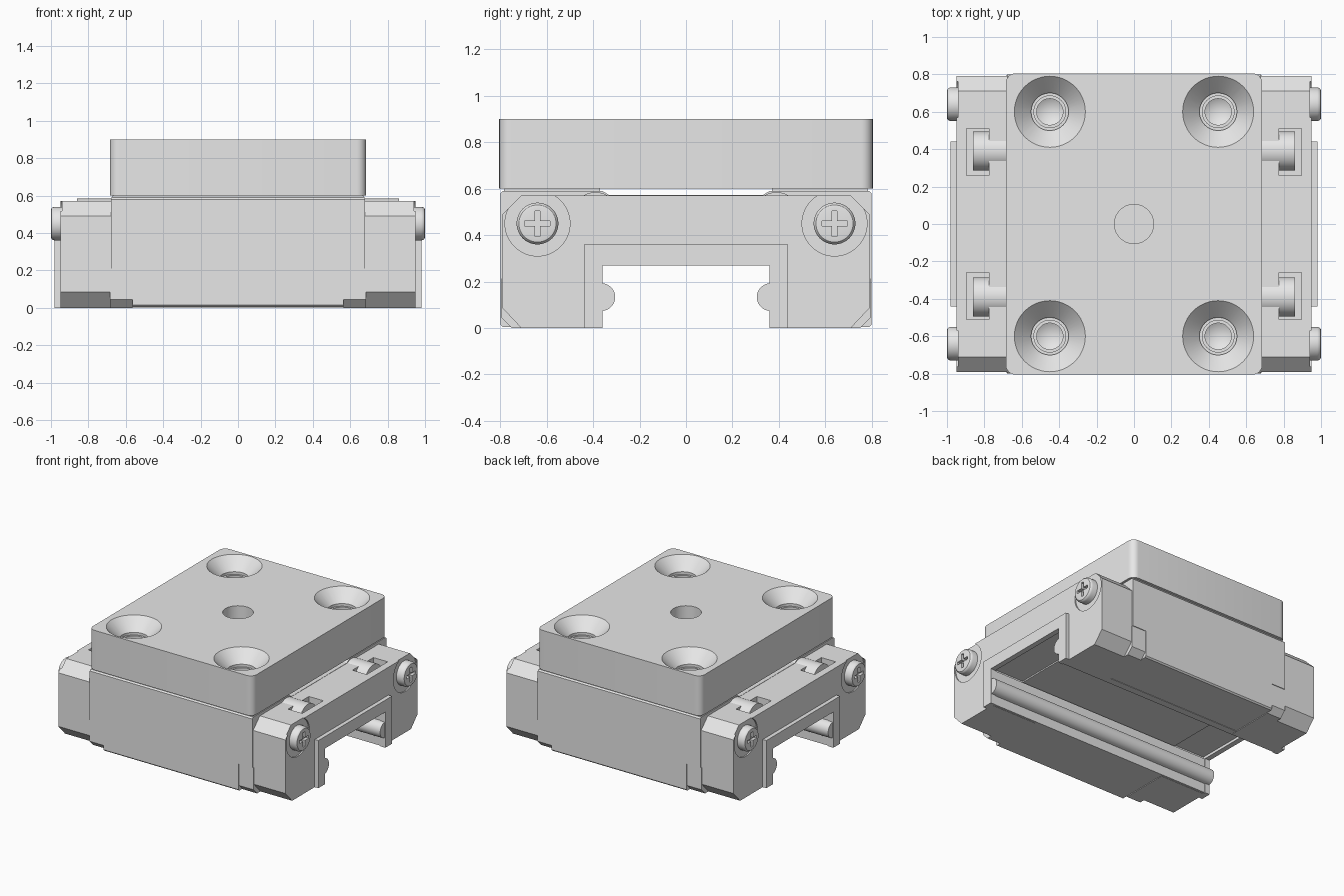
import bpy, bmesh, math
from mathutils import Matrix, Vector

if "Cube" in bpy.data.objects:
    bpy.data.objects.remove(bpy.data.objects["Cube"])

steel = bpy.data.materials.new("light grey")
steel.diffuse_color = (0.8, 0.8, 0.8, 1)
steel.use_nodes = True
steel.node_tree.nodes["Principled BSDF"].inputs["Base Color"].default_value = steel.diffuse_color


def finish(name, bm):
    bmesh.ops.remove_doubles(bm, verts=bm.verts, dist=1e-5)
    bmesh.ops.recalc_face_normals(bm, faces=bm.faces)
    me = bpy.data.meshes.new(name)
    bm.to_mesh(me)
    bm.free()
    me.materials.append(steel)
    ob = bpy.data.objects.new(name, me)
    bpy.context.collection.objects.link(ob)
    return ob


def box(name, x0, x1, y0, y1, z0, z1, corner=0):
    bm = bmesh.new()
    bmesh.ops.create_cube(bm, size=1)
    for v in bm.verts:
        v.co = Vector(((x0 + x1) / 2 + v.co.x * (x1 - x0),
                       (y0 + y1) / 2 + v.co.y * (y1 - y0),
                       (z0 + z1) / 2 + v.co.z * (z1 - z0)))
    if corner:
        edges = [e for e in bm.edges if abs(e.verts[0].co.z - e.verts[1].co.z) > 1e-4]
        bmesh.ops.bevel(bm, geom=edges, offset=corner, segments=6, profile=0.5, affect='EDGES')
    return finish(name, bm)


def extrude_x(name, profile, x0, x1):
    """Extrude a closed (y, z) profile along x."""
    bm = bmesh.new()
    f = bm.faces.new([bm.verts.new((x0, y, z)) for y, z in profile])
    new = bmesh.ops.extrude_face_region(bm, geom=[f])["geom"]
    bmesh.ops.translate(bm, vec=(x1 - x0, 0, 0),
                        verts=[g for g in new if isinstance(g, bmesh.types.BMVert)])
    return finish(name, bm)


def mirrored(half):
    return half + [(-y, z) for y, z in reversed(half)]


def lathe(name, profile, loc, axis='Z', steps=48):
    """Revolve an (r, h) profile that starts and ends on the axis."""
    bm = bmesh.new()
    vs = [bm.verts.new((r, 0, h)) for r, h in profile]
    es = [bm.edges.new(p) for p in zip(vs, vs[1:])]
    bmesh.ops.spin(bm, geom=vs + es, cent=(0, 0, 0), axis=(0, 0, 1),
                   angle=2 * math.pi, steps=steps, use_merge=True)
    rot = {'Z': 0, 'X': math.pi / 2, '-X': -math.pi / 2}[axis]
    bm.transform(Matrix.Translation(loc) @ Matrix.Rotation(rot, 4, 'Y'))
    return finish(name, bm)


def cut(ob, cutters):
    for c in cutters:
        m = ob.modifiers.new("cut", 'BOOLEAN')
        m.operation, m.solver, m.object = 'DIFFERENCE', 'EXACT', c
        bpy.context.view_layer.objects.active = ob
        bpy.ops.object.modifier_apply(modifier=m.name)
    for c in cutters:
        bpy.data.objects.remove(c)


# Top plate with four countersunk holes and a centre hole
plate = box("top_plate", -0.685, 0.685, -0.805, 0.805, 0.60, 0.90, 0.05)
sink = [(0, 0.92), (0.21, 0.92), (0.10, 0.81), (0.10, 0.79), (0.085, 0.79),
        (0.085, 0.68), (0.07, 0.68), (0.07, 0.66), (0, 0.62)]
holes = [lathe("hole_cutter", sink, (x, y, 0)) for x in (-0.45, 0.45) for y in (-0.6, 0.6)]
holes.append(lathe("hole_cutter", [(0, 0.92), (0.105, 0.92), (0.105, 0.65), (0, 0.65)], (0, 0, 0)))
cut(plate, holes)

# Central carriage block, notched at its lower ends
block = extrude_x("carriage_block", mirrored([
    (0.40, 0.28), (0.40, 0.005), (0.79, 0.005), (0.80, 0.015), (0.80, 0.58),
    (0.79, 0.59), (0.36, 0.59), (0.33, 0.572)]), -0.68, 0.68)
cut(block, [box("notch_cutter", min(s * 0.565, s * 0.8), max(s * 0.565, s * 0.8),
                -1, 1, -0.1, 0.21) for s in (-1, 1)])

for t in (-1, 1):
    # Spacer between block and plate
    y0, y1 = sorted((t * 0.37, t * 0.785))
    box("plate_spacer", -0.67, 0.67, y0, y1, 0.585, 0.605)
    # Ball runner with rounded bead along the channel wall
    arc = [(0.365 - 0.06 * math.cos(a), 0.133 - 0.06 * math.sin(a))
           for a in [math.pi / 2 - math.pi * i / 14 for i in range(15)]]
    runner = [(0.42, 0.002), (0.365, 0.002)] + arc + [(0.365, 0.27), (0.42, 0.27)]
    extrude_x("ball_runner", [(t * y, z) for y, z in runner], -0.975, 0.975)

for s in (-1, 1):
    def span(a, b):
        return sorted((s * a, s * b))

    # End cap with chamfered corners
    cap = extrude_x("end_cap", mirrored([
        (0.38, 0.29), (0.38, 0), (0.71, 0), (0.79, 0.085), (0.79, 0.49),
        (0.71, 0.57)]), *span(0.68, 0.95))
    cutters = []
    for t in (-1, 1):
        y0, y1 = sorted((t * 0.26, t * 0.51))
        cutters.append(box("pocket_cutter", *span(0.775, 0.895), y0, y1, 0.36, 0.7))
        cutters.append(lathe("recess_cutter", [(0, -0.04), (0.14, -0.04), (0.14, 0.04), (0, 0.04)],
                             (s * 0.98, t * 0.64, 0.45), 'X'))
    cut(cap, cutters)

    # End seal framing the channel
    extrude_x("end_seal", mirrored([(0.36, 0.27), (0.36, 0), (0.44, 0), (0.44, 0.36)]),
              *span(0.94, 0.98))

    for t in (-1, 1):
        # Cap foot reaching under the block
        extrude_x("cap_foot", [(t * y, z) for y, z in (
            (0.38, 0), (0.75, 0), (0.795, 0.045), (0.795, 0.21), (0.38, 0.21))],
            *span(0.565, 0.685))
        # Cylinder lying in the top pocket
        lathe("pocket_pin", [(0, -0.09), (0.105, -0.09), (0.105, 0.09), (0, 0.09)],
              (s * 0.77, t * 0.39, 0.48), 'X')
        # Screw with cross slot
        head = lathe("end_screw", [(0, -0.02), (0.09, -0.02), (0.09, 0.04), (0.087, 0.051),
                                   (0.08, 0.058), (0.07, 0.06), (0, 0.06)],
                     (s * 0.94, t * 0.64, 0.45), 'X' if s > 0 else '-X')
        cy, cz = t * 0.64, 0.45
        a, b = 0.055, 0.011
        cross = [(b, a), (b, b), (a, b), (a, -b), (b, -b), (b, -a),
                 (-b, -a), (-b, -b), (-a, -b), (-a, b), (-b, b), (-b, a)]
        cut(head, [extrude_x("cross_cutter", [(cy + y, cz + z) for y, z in cross],
                             *span(0.975, 1.05))])

# Smooth the round surfaces, keep edges sharp
bpy.ops.object.select_all(action='DESELECT')
for ob in bpy.context.scene.objects:
    ob.select_set(True)
    bpy.context.view_layer.objects.active = ob
bpy.ops.object.shade_smooth_by_angle(angle=math.radians(30))
